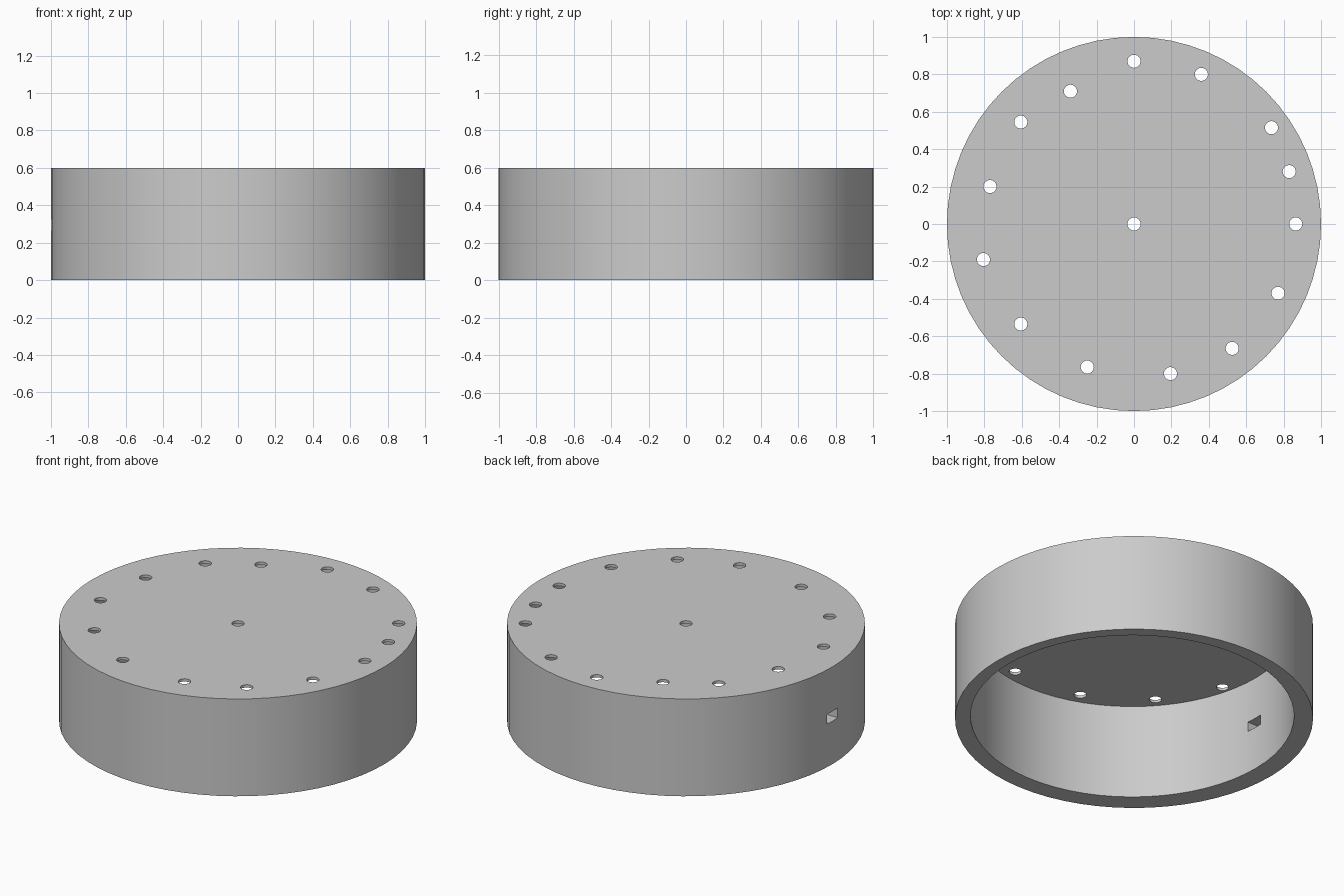
import bpy
import bmesh
from math import radians
from mathutils import Matrix, Vector

HEIGHT = 0.6
CEILING = 0.583
HOLE_RADIUS = 0.035
HOLES = [(0, 0), (0, .87), (.36, .8), (.735, .515), (.83, .28), (.865, 0),
         (.77, -.37), (.525, -.665), (.195, -.8), (-.25, -.765),
         (-.605, -.535), (-.805, -.19), (-.77, .2), (-.605, .545), (-.34, .71)]

cube = bpy.data.objects.get("Cube")
if cube:
    bpy.data.objects.remove(cube)

grey = bpy.data.materials.new("plain grey")
grey.use_nodes = True
colour = (0.6, 0.6, 0.6, 1)
grey.diffuse_color = colour
grey.node_tree.nodes["Principled BSDF"].inputs["Base Color"].default_value = colour


def add_cylinder(bm, x, y, radius, low, high, sides):
    bmesh.ops.create_cone(bm, cap_ends=True, segments=sides, radius1=radius,
                          radius2=radius, depth=high - low,
                          matrix=Matrix.Translation((x, y, (low + high) / 2)))


def finish(bm, name):
    mesh = bpy.data.meshes.new(name)
    bm.to_mesh(mesh)
    bm.free()
    mesh.materials.append(grey)
    obj = bpy.data.objects.new(name, mesh)
    bpy.context.collection.objects.link(obj)
    return obj


# Solid drum
bm = bmesh.new()
add_cylinder(bm, 0, 0, 1, 0, HEIGHT, 64)
drum = finish(bm, "round_housing")

# Hollow underside, slightly off centre
bm = bmesh.new()
add_cylinder(bm, .025, .015, .904, -.2, CEILING, 64)
cavity = finish(bm, "cavity_cutter")

# Round holes through the top plate
bm = bmesh.new()
for x, y in HOLES:
    add_cylinder(bm, x, y, HOLE_RADIUS, CEILING - .1, HEIGHT + .1, 24)
holes = finish(bm, "hole_cutter")

# Rectangular cable slot through the side wall
bm = bmesh.new()
bmesh.ops.create_cube(bm, size=1, matrix=Matrix.Translation((-.95, 0, .295))
                      @ Matrix.Diagonal(Vector((.3, .106, .06, 1))))
slot = finish(bm, "slot_cutter")

# Cut everything, then drop the cutters
bpy.ops.object.select_all(action='DESELECT')
bpy.context.view_layer.objects.active = drum
drum.select_set(True)
for cutter in (cavity, holes, slot):
    cutter.hide_render = True
    cut = drum.modifiers.new(cutter.name, 'BOOLEAN')
    cut.operation = 'DIFFERENCE'
    cut.solver = 'EXACT'
    cut.object = cutter
    bpy.ops.object.modifier_apply(modifier=cut.name)
    bpy.data.objects.remove(cutter)

bpy.ops.object.shade_smooth_by_angle(angle=radians(30))
